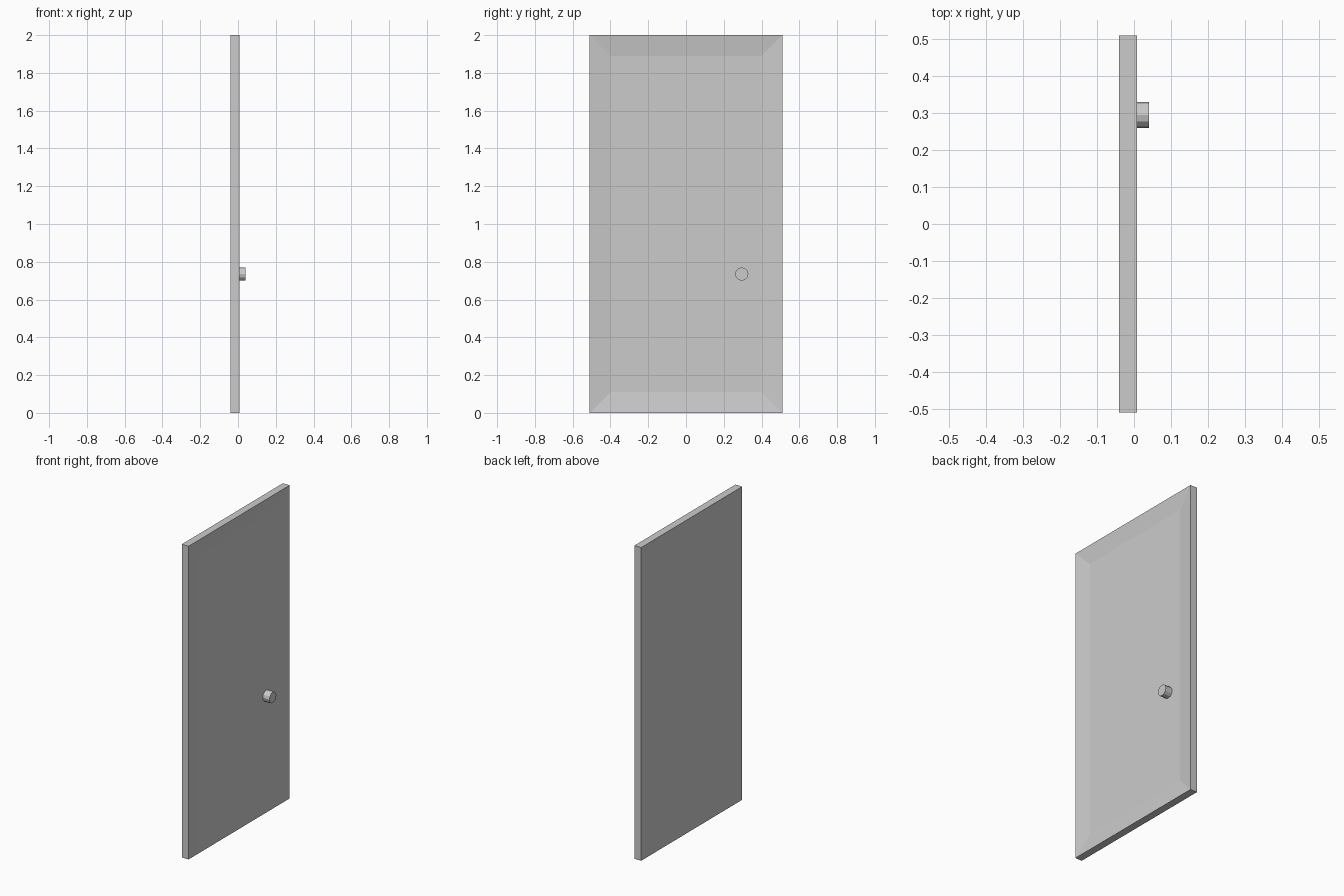
import bpy, bmesh, math
from mathutils import Matrix

cube = bpy.data.objects.get("Cube")
if cube:
    bpy.data.objects.remove(cube)

# Single flat grey
grey = bpy.data.materials.new("plain grey")
grey.use_nodes = True
colour = (0.6, 0.6, 0.6, 1)
grey.diffuse_color = colour
grey.node_tree.nodes["Principled BSDF"].inputs["Base Color"].default_value = colour

BACK, FRONT = -0.04, 0.008
WIDTH, HEIGHT = 1.02, 2.0
BORDER, DEPTH = 0.11, 0.015


def add_part(name, bm):
    mesh = bpy.data.meshes.new(name)
    bm.to_mesh(mesh)
    bm.free()
    mesh.materials.append(grey)
    part = bpy.data.objects.new(name, mesh)
    bpy.context.collection.objects.link(part)
    return part


# Door slab with a sloping recessed panel on the knob side
bm = bmesh.new()
bmesh.ops.create_cube(bm, size=1, matrix=Matrix.Translation(
    ((BACK + FRONT) / 2, 0, HEIGHT / 2)) @ Matrix.Diagonal((FRONT - BACK, WIDTH, HEIGHT, 1)))
bm.normal_update()
face = [f for f in bm.faces if f.normal.x > 0.9]
bmesh.ops.inset_region(bm, faces=face, thickness=BORDER, use_even_offset=True)
for v in face[0].verts:
    v.co.x = FRONT - DEPTH
add_part("door_panel", bm)

# Round knob standing out of the recess
bm = bmesh.new()
start, end = FRONT - DEPTH, 0.04
bmesh.ops.create_cone(bm, cap_ends=True, segments=12, radius1=0.035, radius2=0.035,
                      depth=end - start, matrix=Matrix.Translation(
                          ((start + end) / 2, 0.295, 0.735)) @ Matrix.Rotation(math.pi / 2, 4, "Y"))
add_part("door_knob", bm)
